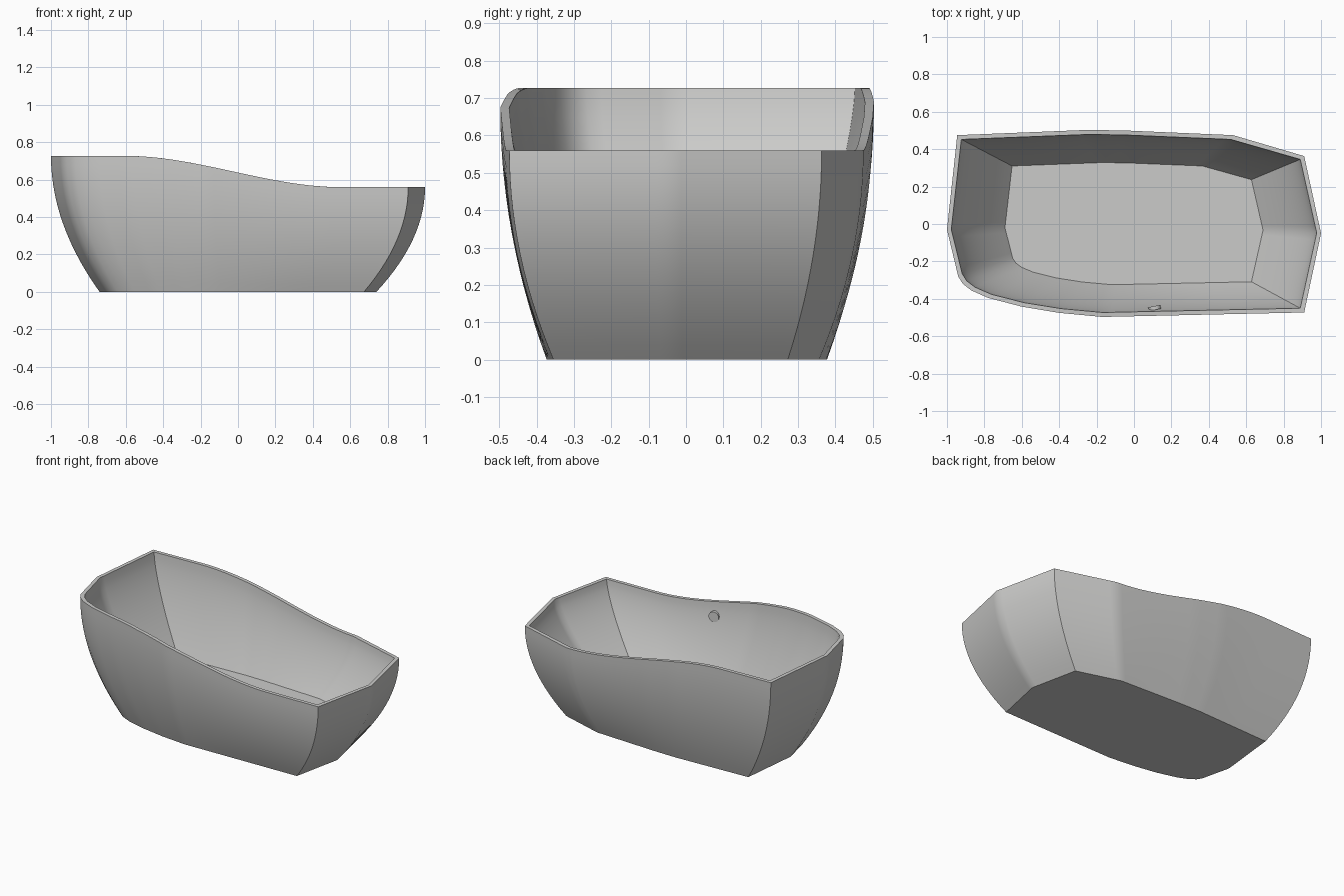
import bpy, bmesh, math
from mathutils import Vector

cube = bpy.data.objects.get("Cube")
if cube:
    bpy.data.objects.remove(cube, do_unlink=True)

enamel = bpy.data.materials.new("grey enamel")
enamel.use_nodes = True
GREY = (0.6, 0.6, 0.59, 1)
enamel.diffuse_color = GREY
enamel.node_tree.nodes["Principled BSDF"].inputs["Base Color"].default_value = GREY

FLOOR = 0.17

# Plan outline of the rim: sharp corners on three sides, one soft corner
outline = [(-1, -0.03), (-0.94, -0.28), (-0.915, -0.32), (-0.87, -0.355),
           (-0.78, -0.395), (-0.6, -0.442), (-0.4, -0.475), (-0.17, -0.497),
           (0.91, -0.473), (1, -0.05), (0.91, 0.363), (0.53, 0.475),
           (-0.05, 0.5), (-0.25, 0.503), (-0.945, 0.475)]


def subdivide(points, step=0.04):
    """Add points along each edge so that the rim can follow its wave."""
    result = []
    for i, p in enumerate(points):
        a, b = Vector(p), Vector(points[(i + 1) % len(points)])
        n = max(1, round((b - a).length / step))
        result += [a.lerp(b, k / n) for k in range(n)]
    return result


def rim_height(x):
    """High at the head end, falling smoothly to the foot end."""
    t = min(1, max(0, (x + 0.6) / 1.15))
    return 0.727 - 0.167 * t * t * (3 - 2 * t)


def wall_rings(bm, points, top, base, low, power, steps=14):
    """Rings from the base up to the rim, flaring quickly and then steepening."""
    rings = []
    for s in range(steps + 1):
        t = s / steps
        f = 1 - (1 - t) ** power
        sx, sy = (base[i] + (top[i] - base[i]) * f for i in range(2))
        rings.append([bm.verts.new((p.x * sx, p.y * sy,
                                    low + (rim_height(p.x * top[0]) - low) * t))
                      for p in points])
    return rings


def finish(obj):
    obj.data.materials.append(enamel)
    bpy.ops.object.select_all(action='DESELECT')
    obj.select_set(True)
    bpy.context.view_layer.objects.active = obj
    bpy.ops.object.shade_smooth_by_angle(angle=math.radians(30))


# Tub shell: outer wall up, rim across, inner wall down, both floors closed
bm = bmesh.new()
plan = subdivide(outline)
outer = wall_rings(bm, plan, (1, 1), (0.74, 0.75), 0, 2)
inner = wall_rings(bm, plan, (0.977, 0.952), (0.69, 0.653), FLOOR, 1.5)
rings = outer + inner[::-1]
for low, high in zip(rings, rings[1:]):
    for i in range(len(plan)):
        j = (i + 1) % len(plan)
        bm.faces.new((low[i], low[j], high[j], high[i]))
bm.faces.new(outer[0][::-1])
bm.faces.new(inner[0])
bmesh.ops.recalc_face_normals(bm, faces=bm.faces)
mesh = bpy.data.meshes.new("tub_shell")
bm.to_mesh(mesh)
bm.free()
shell = bpy.data.objects.new("tub_shell", mesh)
bpy.context.collection.objects.link(shell)
finish(shell)


def disc(name, location, depth, rotation=(0, 0, 0)):
    bpy.ops.mesh.primitive_cylinder_add(vertices=32, radius=0.033, depth=depth,
                                        location=location, rotation=rotation)
    obj = bpy.context.object
    obj.name = name
    finish(obj)


# Drain cover in the floor and overflow cover on the front inner wall
disc("drain_cover", (0, 0, FLOOR), 0.008)
disc("overflow_cover", (0.11, -0.449, 0.525), 0.02,
     (math.radians(-90), 0, math.radians(11)))
